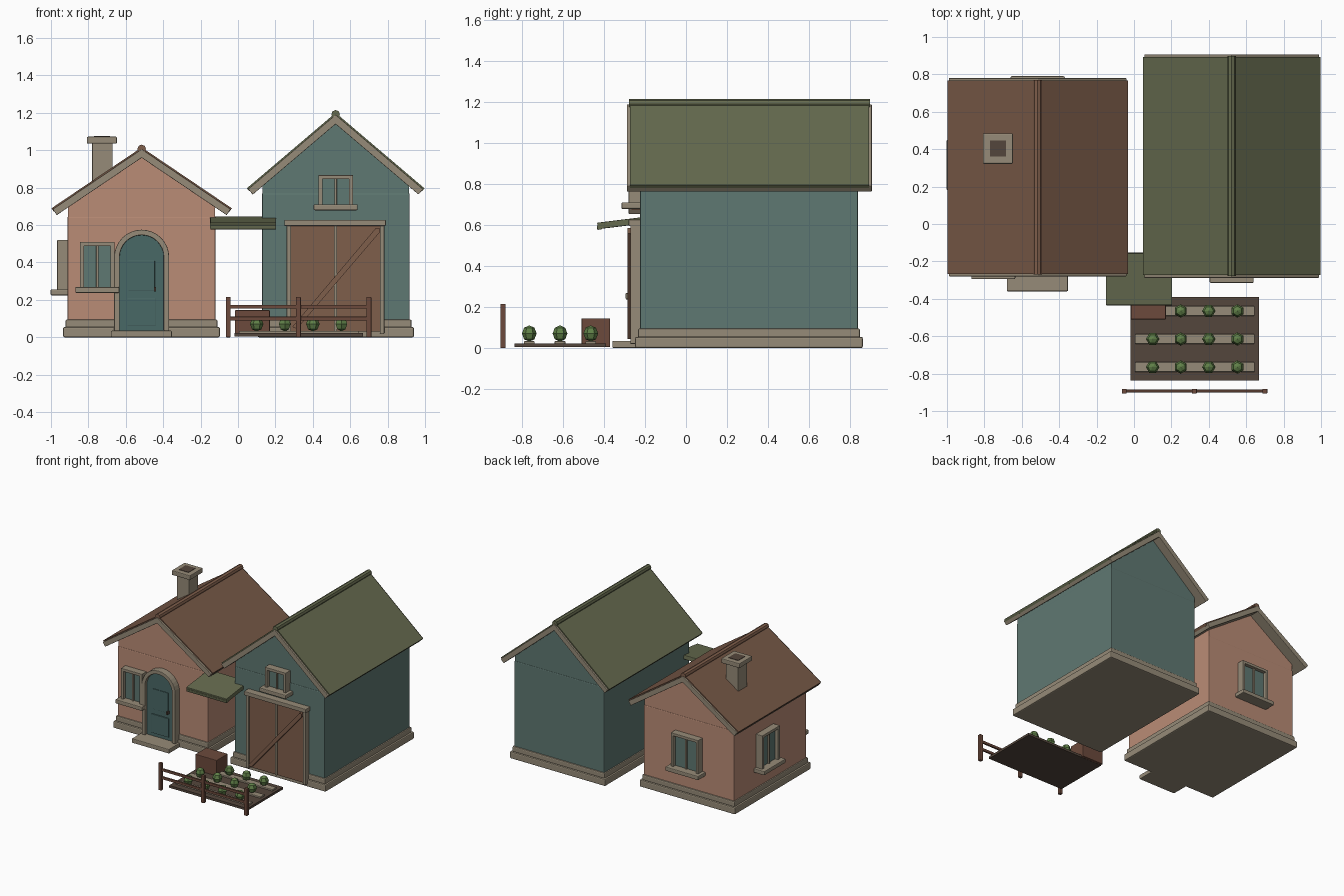
import bpy, bmesh, math
from mathutils import Matrix, Vector

if "Cube" in bpy.data.objects:
    bpy.data.objects.remove(bpy.data.objects["Cube"])


def material(name, r, g, b):
    lin = [((v / 255 + 0.055) / 1.055) ** 2.4 for v in (r, g, b)] + [1]
    m = bpy.data.materials.new(name)
    m.use_nodes = True
    m.diffuse_color = lin
    m.node_tree.nodes["Principled BSDF"].inputs["Base Color"].default_value = lin
    return m


PINK = material("pink plaster", 186, 140, 118)
TEAL = material("teal boards", 95, 120, 114)
TRIM = material("stone trim", 150, 139, 120)
BROWN = material("brown shingles", 118, 88, 70)
GREEN = material("green shingles", 102, 107, 79)
DOOR = material("door teal", 73, 104, 102)
WOOD = material("barn door wood", 127, 94, 75)
DARK = material("fence wood", 108, 74, 60)
SOIL = material("soil", 84, 70, 60)
LEAF = material("leaf green", 96, 128, 72)


def finish(name, bm, mat, bevel=0.0, matrix=None):
    bmesh.ops.recalc_face_normals(bm, faces=bm.faces)
    if matrix:
        bm.transform(matrix)
    mesh = bpy.data.meshes.new(name)
    bm.to_mesh(mesh)
    bm.free()
    mesh.materials.append(mat)
    ob = bpy.data.objects.new(name, mesh)
    bpy.context.collection.objects.link(ob)
    if bevel:
        mod = ob.modifiers.new("soft edges", "BEVEL")
        mod.width = bevel
        mod.segments = 2
    return ob


def box(name, x, y, z, mat, bevel=0.004, matrix=None):
    """Box from (min, max) pairs."""
    bm = bmesh.new()
    bmesh.ops.create_cube(bm, size=1)
    for v in bm.verts:
        v.co = [lo + (hi - lo) * (c + 0.5) for c, (lo, hi) in zip(v.co, (x, y, z))]
    return finish(name, bm, mat, bevel, matrix)


def prism(name, points, y, mat, bevel=0.0):
    """Extrude an x-z outline along y."""
    bm = bmesh.new()
    face = bm.faces.new([bm.verts.new((px, y[0], pz)) for px, pz in points])
    ext = bmesh.ops.extrude_face_region(bm, geom=[face])["geom"]
    for v in ext:
        if isinstance(v, bmesh.types.BMVert):
            v.co.y = y[1]
    return finish(name, bm, mat, bevel)


def bar(name, a, b, radius, mat, sides=8):
    """Straight round bar between two points."""
    a, b = Vector(a), Vector(b)
    bm = bmesh.new()
    bmesh.ops.create_cone(bm, cap_ends=True, segments=sides, radius1=radius,
                          radius2=radius, depth=(b - a).length)
    turn = (b - a).to_track_quat("Z", "Y").to_matrix().to_4x4()
    return finish(name, bm, mat, 0, Matrix.Translation((a + b) / 2) @ turn)


def chevron(cx, apex, slope, half, d0, d1):
    """Roof outline between two depths measured square to the slope."""
    a = math.atan(slope)
    s, c = math.sin(a), math.cos(a)

    def tip(side, d):
        return (cx + side * (half - d * s), apex - slope * half - d * c)
    return [tip(-1, d0), (cx, apex - d0 / c), tip(1, d0),
            tip(1, d1), (cx, apex - d1 / c), tip(-1, d1)]


def house(name, x, y, eave, wall_mat, roof_mat, ridge_mat, cx, apex, slope, half, roof_y):
    # stepped plinth, walls and gable
    for part, grow, z in (("footing", 0.023, (0, 0.055)), ("plinth", 0.01, (0.05, 0.095))):
        box(f"{name}_{part}", (x[0] - grow, x[1] + grow), (y[0] - grow, y[1] + grow),
            z, TRIM, 0.008)
    box(f"{name}_walls", x, y, (0.08, eave), wall_mat, 0.006)
    mid = (x[0] + x[1]) / 2
    w = (x[1] - x[0]) / 2 - 0.004
    top = apex - 0.03
    prism(f"{name}_gable", [(mid - w, eave - 0.01), (mid + w, eave - 0.01),
                            (mid + w, top - slope * w - 0.005), (mid, top),
                            (mid - w, top - slope * w - 0.005)],
          (y[0] + 0.003, y[1] - 0.003), wall_mat)
    # trim layer under a thinner shingle layer, and a ridge cap
    prism(f"{name}_roof_trim", chevron(cx, apex, slope, half, 0.008, 0.046),
          roof_y, TRIM, 0.003)
    inner = (roof_y[0] + 0.014, roof_y[1] - 0.014)
    prism(f"{name}_roof", chevron(cx, apex, slope, half + 0.002, 0, 0.02), inner, roof_mat)
    bar(f"{name}_ridge_cap", (cx, inner[0] - 0.005, apex - 0.008),
        (cx, inner[1] + 0.005, apex - 0.008), 0.023, ridge_mat)


def window(name, origin, angle, width, height):
    """Window facing -y before turning; origin is bottom centre on the wall."""
    m = Matrix.Translation(origin) @ Matrix.Rotation(angle, 4, "Z")
    w, f = width / 2, 0.022
    front = (-0.055, 0.01)
    box(f"{name}_glass", (-w + 0.01, w - 0.01), (-0.028, 0.01), (0.01, height - 0.01), TEAL, 0, m)
    for side, xs in (("left", (-w, -w + f)), ("right", (w - f, w))):
        box(f"{name}_{side}_jamb", xs, front, (0, height), TRIM, 0.003, m)
    box(f"{name}_head", (-w, w), front, (height - f, height), TRIM, 0.003, m)
    box(f"{name}_mullion", (-0.006, 0.006), (-0.04, 0), (0, height - 0.01), TRIM, 0.002, m)
    box(f"{name}_sill", (-w - 0.025, w + 0.025), (-0.09, 0.01), (-0.018, 0.014), TRIM, 0.006, m)


def arch(cx, r, spring, base):
    pts = [(cx - r, base)]
    for i in range(17):
        a = math.pi * (1 - i / 16)
        pts.append((cx + r * math.cos(a), spring + r * math.sin(a)))
    return pts + [(cx + r, base)]


# Cottage
house("cottage", (-0.912, -0.12), (-0.205, 0.70), 0.645, PINK, BROWN, WOOD,
      -0.515, 1.015, 0.675, 0.48, (-0.28, 0.78))
window("front_window", (-0.752, -0.205, 0.255), 0, 0.185, 0.255)
window("side_window", (-0.912, 0.315, 0.242), -math.pi / 2, 0.22, 0.278)
window("back_window", (-0.515, 0.70, 0.242), math.pi, 0.24, 0.278)
box("door_step", (-0.68, -0.353), (-0.36, -0.2), (0, 0.035), TRIM, 0.006)

# Arched door
outer, opening = arch(-0.515, 0.147, 0.428, 0.035), arch(-0.515, 0.118, 0.428, 0.035)
prism("door_surround", outer + opening[::-1], (-0.26, -0.2), TRIM, 0.004)
prism("door_leaf", opening, (-0.235, -0.2), DOOR)
box("door_lower_panel", (-0.592, -0.44), (-0.243, -0.23), (0.06, 0.21), DOOR, 0.003)
box("door_upper_panel", (-0.585, -0.445), (-0.239, -0.23), (0.25, 0.41), DOOR, 0.002)
box("door_handle", (-0.45, -0.438), (-0.258, -0.23), (0.245, 0.27), SOIL, 0.002)

# Chimney
box("chimney_stack", (-0.78, -0.67), (0.347, 0.46), (0.75, 1.045), TRIM)
box("chimney_cap", (-0.808, -0.647), (0.322, 0.485), (1.035, 1.072), TRIM, 0.006)
box("chimney_opening", (-0.771, -0.685), (0.36, 0.447), (1.06, 1.075), SOIL, 0)

# Barn
house("barn", (0.128, 0.918), (-0.225, 0.84), 0.77, TEAL, GREEN, GREEN,
      0.522, 1.2, 0.85, 0.473, (-0.288, 0.907))
window("loft_window", (0.522, -0.225, 0.697), 0, 0.185, 0.17)

# Barn door with trim and brace
box("barn_door", (0.275, 0.77), (-0.26, -0.22), (0.03, 0.6), WOOD, 0)
box("barn_door_header", (0.248, 0.79), (-0.28, -0.22), (0.595, 0.627), TRIM)
for name, cx in (("left", 0.272), ("right", 0.77)):
    box(f"barn_door_{name}_post", (cx - 0.012, cx + 0.012), (-0.272, -0.22), (0.02, 0.6), TRIM)
box("barn_door_middle", (0.512, 0.53), (-0.27, -0.22), (0.03, 0.598), TRIM, 0.002)
prism("barn_door_brace", [(0.29, 0.055), (0.315, 0.045), (0.757, 0.56), (0.757, 0.585),
                          (0.738, 0.585)], (-0.286, -0.25), WOOD)

# Sloping awning between the buildings
tilt = Matrix.Translation((0.027, -0.293, 0.612)) @ Matrix.Rotation(math.radians(7), 4, "X")
box("awning", (-0.177, 0.177), (-0.14, 0.14), (-0.015, 0.017), GREEN, 0.004, tilt)
box("awning_lip", (-0.175, 0.177), (-0.143, -0.12), (-0.018, 0.004), GREEN, 0.003, tilt)

# Garden bed with planted rows
box("garden_soil", (-0.018, 0.668), (-0.837, -0.39), (0.004, 0.022), SOIL, 0)
box("crate", (-0.017, 0.17), (-0.51, -0.37), (0.005, 0.145), DARK)
for row, y in enumerate((-0.465, -0.615, -0.765)):
    box(f"planting_row_{row}", (0.005, 0.645), (y - 0.026, y + 0.026), (0.015, 0.034), TRIM)
    for col, x in enumerate((0.1, 0.25, 0.4, 0.553)):
        bm = bmesh.new()
        bmesh.ops.create_uvsphere(bm, u_segments=6, v_segments=4, radius=0.036)
        for v in bm.verts:
            v.co.z *= 1.1
        spin = Matrix.Rotation(math.pi / 6 * (col % 2 == 0), 4, "Z")
        finish(f"plant_{row}_{col}", bm, LEAF, 0, Matrix.Translation((x, y, 0.071)) @ spin)

# Fence
for i, x in enumerate((-0.052, 0.323, 0.7)):
    box(f"fence_post_{i}", (x - 0.013, x + 0.013), (-0.906, -0.881), (0, 0.215), DARK, 0.003)
for name, z in (("lower", 0.1), ("upper", 0.163)):
    box(f"fence_{name}_rail", (-0.06, 0.708), (-0.9, -0.886), (z - 0.01, z + 0.01), DARK, 0.002)
